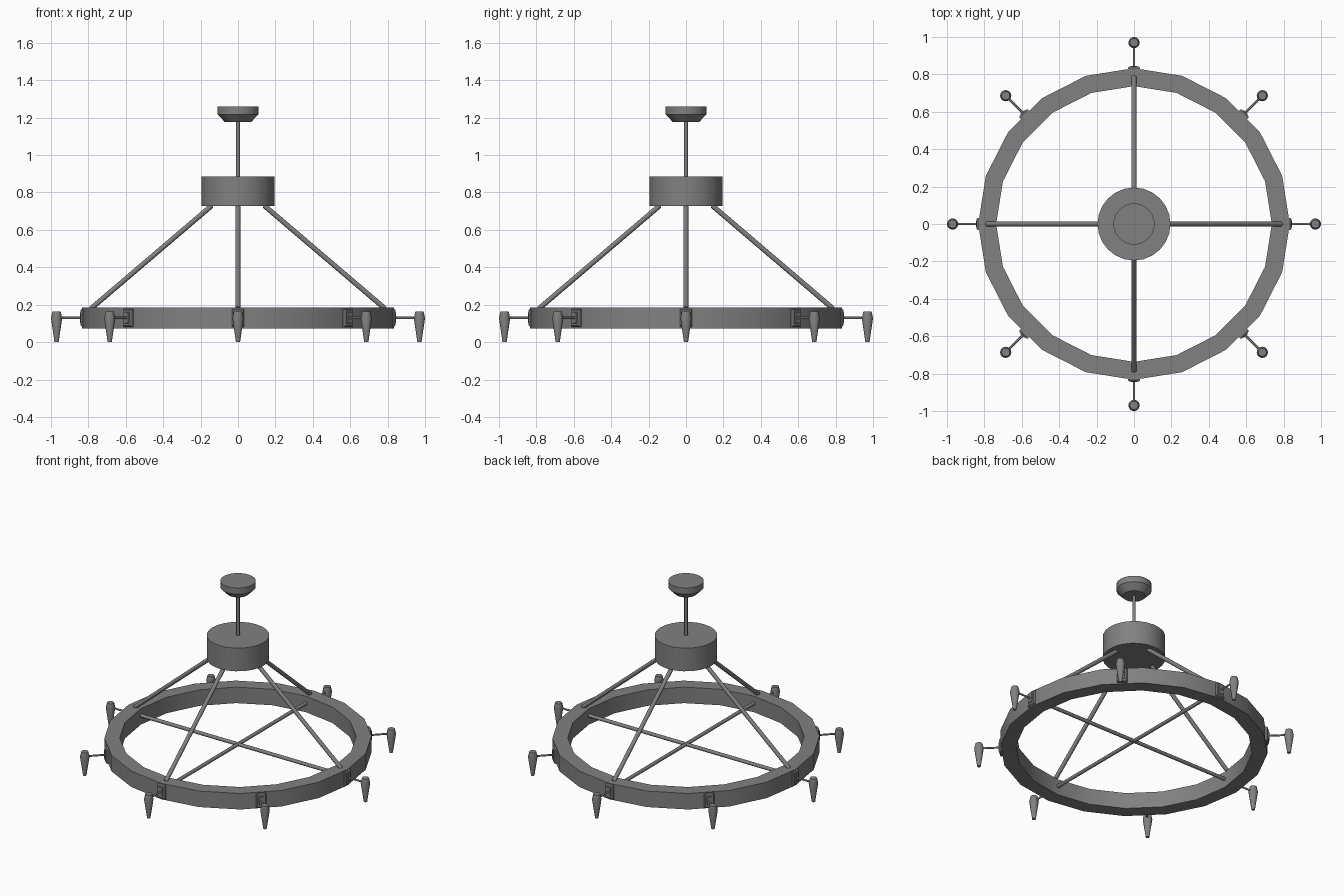
import bpy, bmesh
from math import cos, sin, pi, radians
from mathutils import Vector, Matrix

if "Cube" in bpy.data.objects:
    bpy.data.objects.remove(bpy.data.objects["Cube"])

# Dark grey metal used on every part
dark = bpy.data.materials.new("dark_metal")
dark.diffuse_color = (0.22, 0.22, 0.22, 1)
dark.use_nodes = True
dark.node_tree.nodes["Principled BSDF"].inputs["Base Color"].default_value = dark.diffuse_color


def make_object(name, bm, smooth=None):
    bmesh.ops.recalc_face_normals(bm, faces=bm.faces)
    mesh = bpy.data.meshes.new(name)
    bm.to_mesh(mesh)
    bm.free()
    mesh.materials.append(dark)
    ob = bpy.data.objects.new(name, mesh)
    bpy.context.collection.objects.link(ob)
    if smooth:
        bpy.ops.object.select_all(action='DESELECT')
        ob.select_set(True)
        bpy.context.view_layer.objects.active = ob
        bpy.ops.object.shade_smooth_by_angle(angle=radians(smooth))
    return ob


def lathe(name, profile, sides, closed=False, centre=(0, 0), smooth=None):
    """Revolve (radius, z) points; open profiles get end caps."""
    bm = bmesh.new()
    rings = [[bm.verts.new((centre[0] + r * cos(2 * pi * i / sides),
                            centre[1] + r * sin(2 * pi * i / sides), z))
              for i in range(sides)] for r, z in profile]
    pairs = list(zip(rings, rings[1:]))
    if closed:
        pairs.append((rings[-1], rings[0]))
    else:
        bm.faces.new(rings[0])
        bm.faces.new(rings[-1])
    for a, b in pairs:
        for i in range(sides):
            j = (i + 1) % sides
            bm.faces.new((a[i], a[j], b[j], b[i]))
    return make_object(name, bm, smooth)


def rod(name, start, end, radius, sides=12):
    a, b = Vector(start), Vector(end)
    d = b - a
    mat = Matrix.Translation((a + b) / 2) @ d.to_track_quat('Z', 'Y').to_matrix().to_4x4()
    bm = bmesh.new()
    bmesh.ops.create_cone(bm, cap_ends=True, segments=sides, radius1=radius,
                          radius2=radius, depth=d.length, matrix=mat)
    return make_object(name, bm, 40)


def wall_plate(name, angle):
    """Back plate with a chamfered edge and a raised centre panel."""
    bm = bmesh.new()
    layers = [(0.80, 0.032, 0.048), (0.834, 0.032, 0.048), (0.841, 0.026, 0.042),
              (0.841, 0.016, 0.03), (0.846, 0.014, 0.028)]
    loops = [[bm.verts.new((x, sy * w, 0.13 + sz * h))
              for sy, sz in ((-1, -1), (1, -1), (1, 1), (-1, 1))]
             for x, w, h in layers]
    for a, b in zip(loops, loops[1:]):
        for i in range(4):
            j = (i + 1) % 4
            bm.faces.new((a[i], a[j], b[j], b[i]))
    bm.faces.new(loops[0])
    bm.faces.new(loops[-1])
    bmesh.ops.rotate(bm, verts=bm.verts, cent=(0, 0, 0),
                     matrix=Matrix.Rotation(angle, 3, 'Z'))
    return make_object(name, bm)


# Main ring with a twenty-sided outline
lathe("ring", [(0.737, 0.074), (0.833, 0.074), (0.833, 0.184), (0.737, 0.184)],
      20, closed=True, smooth=30)

# Central drum, stem and ceiling canopy
lathe("drum", [(0.195, 0.727), (0.195, 0.886)], 24, smooth=40)
rod("stem", (0, 0, 0.88), (0, 0, 1.19), 0.011)
lathe("ceiling_canopy", [(0.07, 1.177), (0.11, 1.218), (0.11, 1.261)], 32, smooth=30)

# Sloping support rods from drum to ring
for k in range(4):
    c, s = cos(k * pi / 2), sin(k * pi / 2)
    rod(f"support_rod_{k}", (0.14 * c, 0.14 * s, 0.73), (0.785 * c, 0.785 * s, 0.18), 0.0135)

# Crossed tie rods inside the ring
rod("tie_rod_x", (-0.76, 0, 0.135), (0.76, 0, 0.135), 0.012)
rod("tie_rod_y", (0, -0.76, 0.135), (0, 0.76, 0.135), 0.012)

# Eight outer lamps, each with a plate, arm and tapered holder
for k in range(8):
    t = k * pi / 4
    c, s = cos(t), sin(t)
    wall_plate(f"wall_plate_{k}", t)
    rod(f"lamp_arm_{k}", (0.83 * c, 0.83 * s, 0.13), (0.97 * c, 0.97 * s, 0.13), 0.006)
    lathe(f"lamp_{k}", [(0.011, 0.0), (0.03, 0.128), (0.022, 0.163)], 16,
          centre=(0.97 * c, 0.97 * s), smooth=25)
